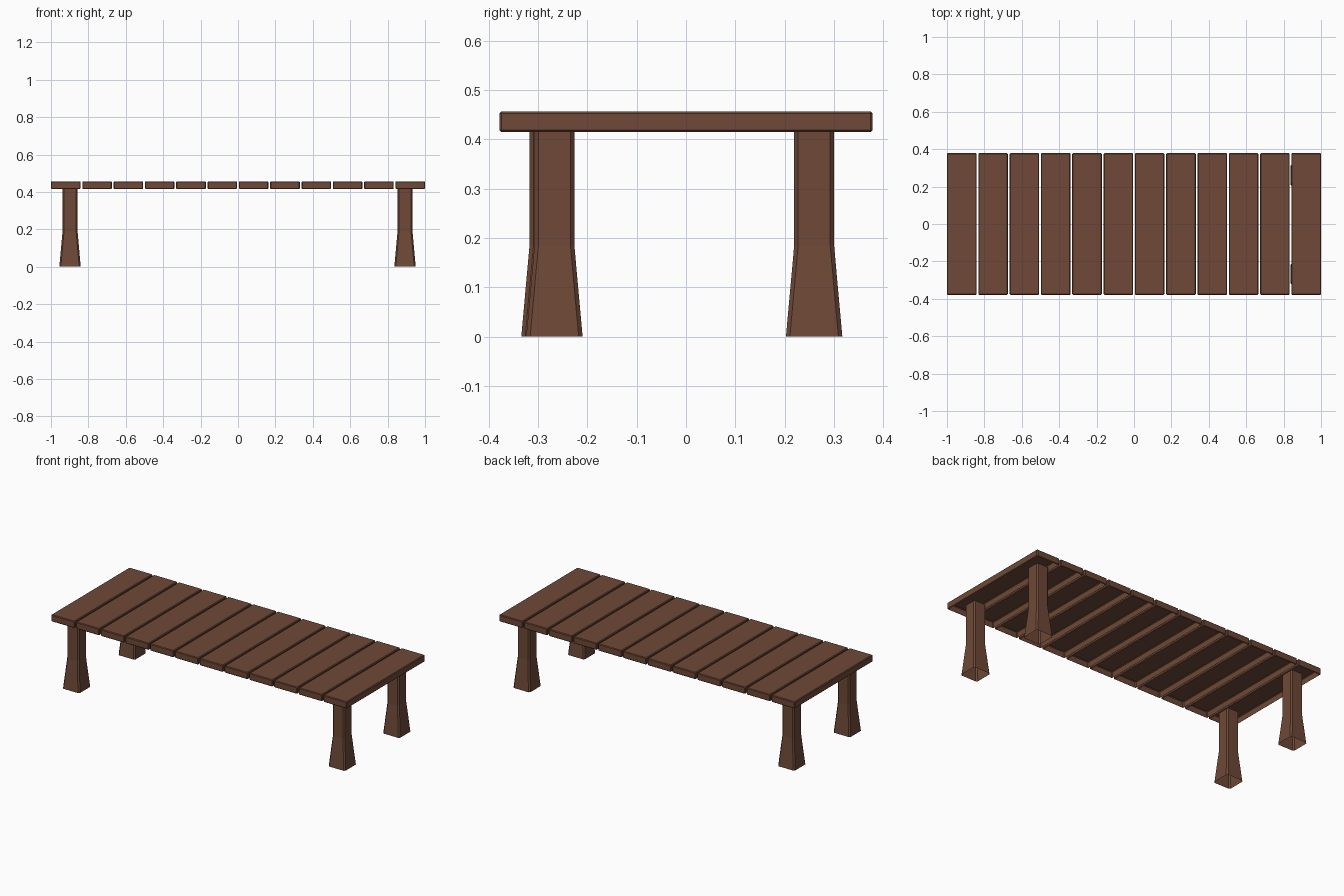
import bpy, bmesh

if "Cube" in bpy.data.objects:
    bpy.data.objects.remove(bpy.data.objects["Cube"])

wood = bpy.data.materials.new("brown wood")
wood.diffuse_color = (0.156, 0.066, 0.038, 1)
wood.use_nodes = True
wood.node_tree.nodes["Principled BSDF"].inputs["Base Color"].default_value = wood.diffuse_color


def finish(name, bm):
    mesh = bpy.data.meshes.new(name)
    bm.to_mesh(mesh)
    bm.free()
    mesh.materials.append(wood)
    obj = bpy.data.objects.new(name, mesh)
    bpy.context.collection.objects.link(obj)
    return obj


def plank(name, x):
    # chamfered board, hollow underneath
    bm = bmesh.new()
    bmesh.ops.create_cube(bm, size=1)
    bmesh.ops.scale(bm, vec=(0.158, 0.757, 0.042), verts=bm.verts)
    bmesh.ops.translate(bm, vec=(x, 0, 0.436), verts=bm.verts)
    bmesh.ops.bevel(bm, geom=bm.edges[:], offset=0.004, segments=1, affect='EDGES')
    bmesh.ops.recalc_face_normals(bm, faces=bm.faces)
    under = [f for f in bm.faces if f.normal.z < -0.99]
    bmesh.ops.delete(bm, geom=under, context='FACES')
    finish(name, bm)


def leg(name, x, y):
    # chamfered square rings: flared foot, straight shaft, open at both ends
    bm = bmesh.new()
    rings = []
    for z, h, c in ((0, 0.0572, 0.008), (0.185, 0.0405, 0.008), (0.43, 0.0405, 0.008)):
        i = h - c
        pts = [(i, -h), (h, -i), (h, i), (i, h), (-i, h), (-h, i), (-h, -i), (-i, -h)]
        rings.append([bm.verts.new((x + px, y + py, z)) for px, py in pts])
    for lo, hi in zip(rings, rings[1:]):
        for k in range(8):
            n = (k + 1) % 8
            bm.faces.new((lo[k], lo[n], hi[n], hi[k]))
    finish(name, bm)


# Twelve cross planks of the top
for i in range(12):
    plank(f"plank_{i + 1}", -0.921 + i * 1.842 / 11)

# Four legs, slightly uneven as hand-set
leg("front_left_leg", -0.898, -0.277)
leg("front_right_leg", 0.893, -0.267)
leg("back_left_leg", -0.898, 0.260)
leg("back_right_leg", 0.893, 0.260)
